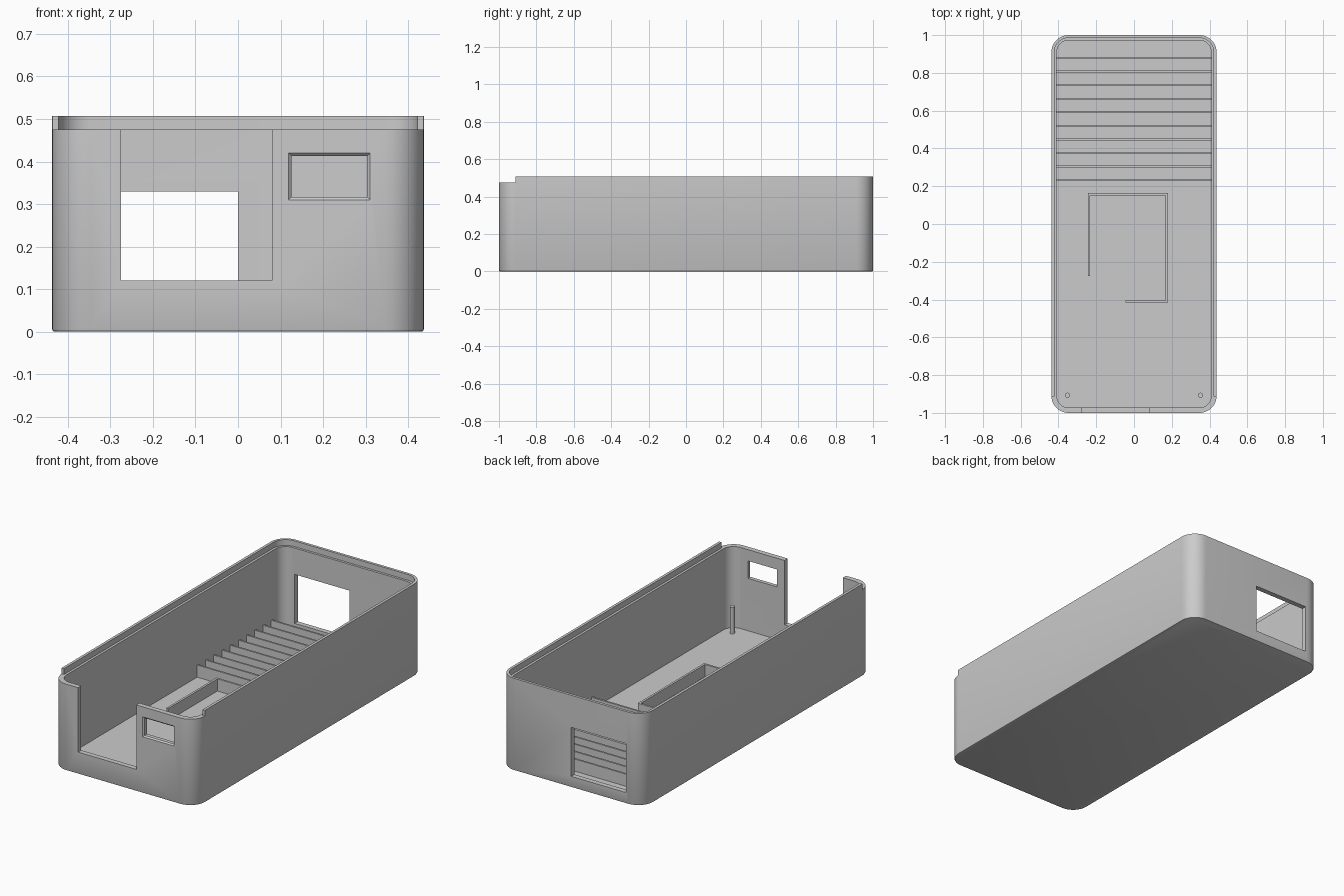
import bpy
import bmesh
from math import cos, sin, pi, radians

old = bpy.data.objects.get("Cube")
if old:
    bpy.data.objects.remove(old, do_unlink=True)

grey = bpy.data.materials.new("plain grey")
grey.diffuse_color = (0.6, 0.6, 0.6, 1)
grey.use_nodes = True
grey.node_tree.nodes["Principled BSDF"].inputs["Base Color"].default_value = (0.6, 0.6, 0.6, 1)

HX, HY, TOP, STEP = 0.437, 1.0, 0.507, 0.475
WALL, LIP, RADIUS, FLOOR = 0.028, 0.015, 0.09, 0.028


def add_object(name, bm):
    bmesh.ops.recalc_face_normals(bm, faces=bm.faces)
    mesh = bpy.data.meshes.new(name)
    bm.to_mesh(mesh)
    bm.free()
    mesh.materials.append(grey)
    obj = bpy.data.objects.new(name, mesh)
    bpy.context.collection.objects.link(obj)
    return obj


def loft(name, rings):
    """Closed solid through a stack of equal-length point rings."""
    bm = bmesh.new()
    loops = [[bm.verts.new(p) for p in ring] for ring in rings]
    for a, b in zip(loops, loops[1:]):
        for i in range(len(a)):
            j = (i + 1) % len(a)
            bm.faces.new((a[i], a[j], b[j], b[i]))
    bm.faces.new(loops[0])
    bm.faces.new(loops[-1])
    return add_object(name, bm)


def rounded_ring(inset, z, steps=10):
    r = RADIUS - inset
    ring = []
    for q, (sx, sy) in enumerate([(1, 1), (-1, 1), (-1, -1), (1, -1)]):
        for k in range(steps + 1):
            a = (q + k / steps) * pi / 2
            ring.append((sx * (HX - RADIUS) + r * cos(a),
                         sy * (HY - RADIUS) + r * sin(a), z))
    return ring


def rect_ring(x0, x1, z0, z1, y, grow=0):
    return [(x0 - grow, y, z0 - grow), (x1 + grow, y, z0 - grow),
            (x1 + grow, y, z1 + grow), (x0 - grow, y, z1 + grow)]


def box(name, x0, x1, y0, y1, z0, z1):
    return loft(name, [rect_ring(x0, x1, z0, z1, y) for y in (y0, y1)])


def cut(target, cutter):
    cutter.hide_render = True
    mod = target.modifiers.new("cut", 'BOOLEAN')
    mod.operation, mod.solver, mod.object = 'DIFFERENCE', 'EXACT', cutter
    bpy.context.view_layer.objects.active = target
    bpy.ops.object.modifier_apply(modifier=mod.name)
    bpy.data.objects.remove(cutter, do_unlink=True)


def smooth(obj):
    bpy.ops.object.select_all(action='DESELECT')
    obj.select_set(True)
    bpy.context.view_layer.objects.active = obj
    bpy.ops.object.shade_smooth_by_angle(angle=radians(30))


# Tray shell: softened bottom edge, hollow inside with a stepped rim
shell = loft("tray_shell", [rounded_ring(0.005, 0), rounded_ring(0.0015, 0.0015),
                            rounded_ring(0, 0.005), rounded_ring(0, TOP)])
cut(shell, loft("cavity", [rounded_ring(WALL, FLOOR), rounded_ring(WALL, STEP),
                           rounded_ring(LIP, STEP), rounded_ring(LIP, 0.6)]))

# Lowered rim at the front, front doorway, back window
cut(shell, box("front_rim_cut", -0.6, 0.6, -1.1, -0.912, STEP, 0.6))
cut(shell, box("doorway_cut", -0.275, 0.08, -1.1, -0.94, 0.12, 0.6))
cut(shell, box("back_window_cut", -0.335, 0, 0.94, 1.1, 0.06, 0.33))

# Small front window with a chamfered outer edge
small = (0.126, 0.304, 0.317, 0.413)
cut(shell, loft("small_window_cut", [rect_ring(*small, -1.05, 0.007),
                                     rect_ring(*small, -1.0, 0.007),
                                     rect_ring(*small, -0.993),
                                     rect_ring(*small, -0.94)]))
smooth(shell)

# Cross ribs on the floor
RIB_TOP, BASE = 0.095, FLOOR - 0.005
for i in range(10):
    y = 0.233 + i * 0.0717
    box(f"floor_rib_{i + 1}", -0.412, 0.412, y - 0.005, y + 0.005, BASE, RIB_TOP)

# Partial bay walls in the middle of the floor
bay = {
    "left_side": (0.168, 0.18, -0.416, 0.163),
    "right_side": (-0.244, -0.232, -0.276, 0.163),
    "back_side": (-0.232, 0.168, 0.152, 0.163),
    "front_side": (-0.045, 0.168, -0.416, -0.405),
}
for name, bounds in bay.items():
    box("bay_wall_" + name, *bounds, BASE, RIB_TOP)

# Two locating posts near the front
for name, x in (("left_post", 0.352), ("right_post", -0.352)):
    post = loft(name, [[(x + 0.012 * cos(k * pi / 8), -0.907 + 0.014 * sin(k * pi / 8), z)
                        for k in range(16)] for z in (BASE, 0.175)])
    smooth(post)
